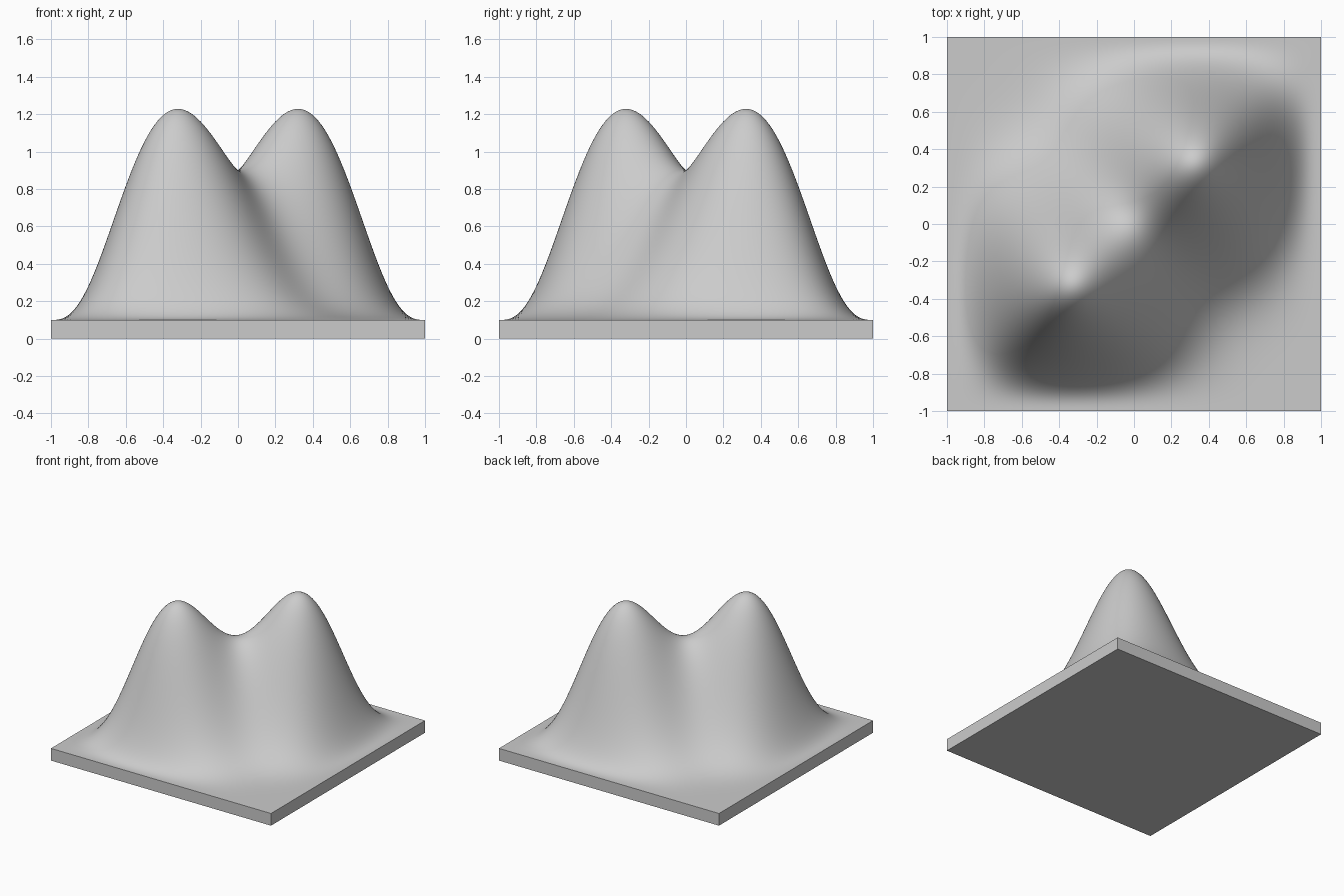
import bpy
import bmesh

cube = bpy.data.objects.get("Cube")
if cube:
    bpy.data.objects.remove(cube, do_unlink=True)

BASE = 0.1       # slab thickness
PEAK = 1.11      # hill height above the slab
CELLS = 120      # grid resolution


def bell(t):
    """Bell over -1..1 with its top, 1, at t = 1/3."""
    u = (t + 1) / 2
    return (u ** 2 * (1 - u) * 27 / 4) ** 3


def height(x, y):
    """Twin hills on opposite quadrants, flat at the slab's edge."""
    return BASE + PEAK * (bell(x) * bell(y) + bell(-x) * bell(-y))


# Grey material
grey = bpy.data.materials.new("matte_grey")
grey.use_nodes = True
colour = (0.6, 0.6, 0.6, 1)
grey.diffuse_color = colour
grey.node_tree.nodes["Principled BSDF"].inputs["Base Color"].default_value = colour

# Hilly top surface
bm = bmesh.new()
bmesh.ops.create_grid(bm, x_segments=CELLS, y_segments=CELLS, size=1)
for v in bm.verts:
    v.co.z = height(v.co.x, v.co.y)

# Slab sides and underside
rim = [e for e in bm.edges if e.is_boundary]
skirt = bmesh.ops.extrude_edge_only(bm, edges=rim)["geom"]
for v in skirt:
    if isinstance(v, bmesh.types.BMVert):
        v.co.z = 0
bottom = [e for e in skirt if isinstance(e, bmesh.types.BMEdge) and e.is_boundary]
bmesh.ops.contextual_create(bm, geom=bottom)
bmesh.ops.recalc_face_normals(bm, faces=bm.faces)

mesh = bpy.data.meshes.new("twin_hill_surface")
bm.to_mesh(mesh)
bm.free()
mesh.materials.append(grey)
surface = bpy.data.objects.new("twin_hill_surface", mesh)
bpy.context.collection.objects.link(surface)

# Smooth hills with crisp slab edges
bpy.ops.object.select_all(action="DESELECT")
surface.select_set(True)
bpy.context.view_layer.objects.active = surface
bpy.ops.object.shade_smooth_by_angle(angle=0.7)
